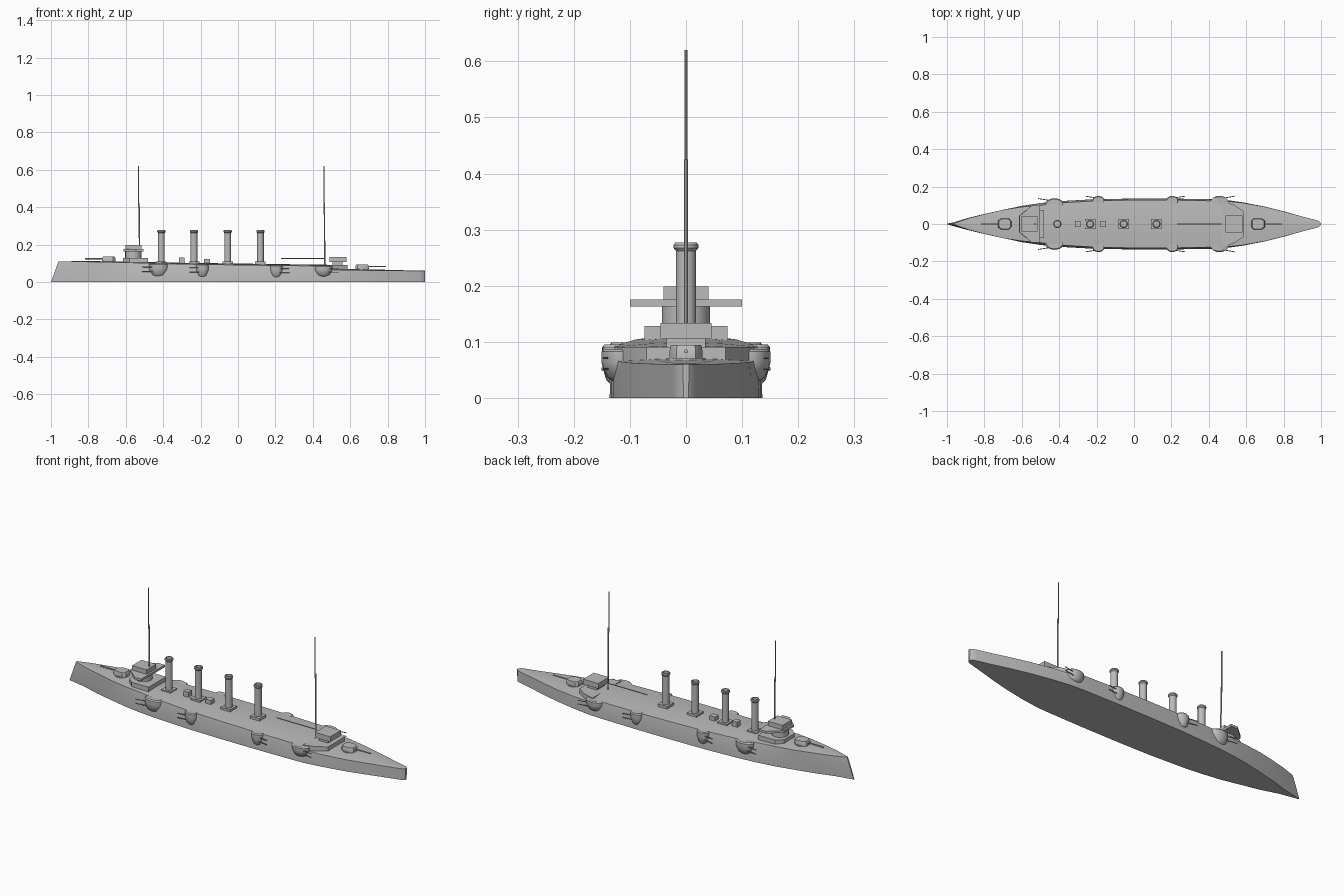
import bpy, bmesh, math
from mathutils import Vector

cube = bpy.data.objects.get("Cube")
if cube:
    bpy.data.objects.remove(cube, do_unlink=True)

grey = bpy.data.materials.new("ship grey")
grey.use_nodes = True
grey.diffuse_color = (0.5, 0.5, 0.5, 1)
grey.node_tree.nodes["Principled BSDF"].inputs["Base Color"].default_value = (0.5, 0.5, 0.5, 1)


def finish(name, bm, angle=35):
    bmesh.ops.recalc_face_normals(bm, faces=bm.faces)
    me = bpy.data.meshes.new(name)
    bm.to_mesh(me)
    bm.free()
    me.materials.append(grey)
    ob = bpy.data.objects.new(name, me)
    bpy.context.collection.objects.link(ob)
    bpy.context.view_layer.objects.active = ob
    for o in bpy.context.selected_objects:
        o.select_set(False)
    ob.select_set(True)
    bpy.ops.object.shade_smooth_by_angle(angle=math.radians(angle))
    return ob


def loft(name, rings, angle=35):
    """Skin closed rings of equal length and cap both ends."""
    bm = bmesh.new()
    rows = [[bm.verts.new(p) for p in r] for r in rings]
    n = len(rows[0])
    for a, b in zip(rows, rows[1:]):
        for i in range(n):
            j = (i + 1) % n
            bm.faces.new((a[i], a[j], b[j], b[i]))
    bm.faces.new(rows[0])
    bm.faces.new(rows[-1])
    return finish(name, bm, angle)


def prism(name, outline, z0, z1):
    return loft(name, [[(x, y, z) for x, y in outline] for z in (z0, z1)])


def box(name, x0, x1, half, z0, z1):
    return prism(name, [(x0, -half), (x1, -half), (x1, half), (x0, half)], z0, z1)


def lathe(name, x, y, profile, sides=16, sx=1.0, sy=1.0):
    turns = [2 * math.pi * i / sides for i in range(sides)]
    return loft(name, [[(x + r * sx * math.cos(t), y + r * sy * math.sin(t), z)
                        for t in turns] for r, z in profile])


def rod(name, a, b, r, sides=8):
    a, b = Vector(a), Vector(b)
    q = (b - a).to_track_quat('Z', 'Y')
    ring = [q @ Vector((r * math.cos(t), r * math.sin(t), 0))
            for t in (2 * math.pi * i / sides for i in range(sides))]
    return loft(name, [[a + v for v in ring], [b + v for v in ring]])


# Hull stations: waterline x, deck x, waterline half width, deck half width, deck height
stations = [
    (-1, -0.96, .002, .004, .110), (-.9, -.88, .022, .032, .109),
    (-.8, -.79, .052, .055, .108), (-.7, -.7, .075, .076, .106),
    (-.6, -.6, .097, .091, .104), (-.5, -.5, .112, .100, .101),
    (-.4, -.4, .122, .112, .098), (-.2, -.2, .133, .124, .094),
    (0, 0, .136, .128, .091), (.2, .2, .136, .128, .088),
    (.4, .4, .133, .124, .086), (.475, .475, .130, .122, .085),
    (.48, .48, .130, .123, .066), (.58, .58, .116, .113, .064),
    (.7, .7, .093, .092, .062), (.8, .8, .068, .067, .061),
    (.9, .9, .040, .040, .060), (.97, .97, .022, .022, .060),
    (.99, .99, .015, .015, .060), (1, 1, .004, .005, .060)]
rings = []
for xw, xd, w, d, z in stations:
    xm, m = (xw + xd) / 2, max(w, d) * .995
    rings.append([(xw, -w, 0), (xm, -m, z * .5), (xd, -d, z), (xd, -d * .5, z + .045 * d),
                  (xd, 0, z + .06 * d), (xd, d * .5, z + .045 * d), (xd, d, z),
                  (xm, m, z * .5), (xw, w, 0)])
loft("hull", rings, 30)

# Aft deck end and aft bridge
prism("aft_deck_end", [(.47, -.122), (.53, -.105), (.585, -.07),
                       (.585, .07), (.53, .105), (.47, .122)], .055, .091)
box("aft_bridge_base", .505, .56, .035, .085, .108)
box("aft_bridge", .49, .58, .045, .106, .134)

# Forward bridge
prism("bridge_base", [(-.615, -.045), (-.58, -.074), (-.48, -.074),
                      (-.48, .074), (-.58, .074), (-.615, .045)], .09, .128)
lathe("conning_tower", -.56, 0, [(.043, .12), (.043, .166)], 20)
prism("bridge_wings", [(-.612, -.042), (-.545, -.1), (-.505, -.1),
                       (-.505, .1), (-.545, .1), (-.612, .042)], .163, .175)
box("bridge_house", -.602, -.515, .04, .174, .199)

# Funnels on square bases
for i, x in enumerate((-.41, -.235, -.055, .12)):
    box(f"funnel_base_{i}", x - .028, x + .028, .028, .085, .11)
    lathe(f"funnel_{i}", x, 0, [(.018, .1), (.018, .262), (.022, .267), (.022, .273),
                                (.019, .277), (.015, .277), (.015, .25)])

# Ventilator boxes
box("vent_forward", -.315, -.285, .015, .085, .13)
box("vent_aft", -.183, -.15, .016, .085, .122)

# Masts and boom
for label, x, foot, step in (("fore", -.526, .12, -.006), ("main", .464, .08, -.005)):
    rod(f"{label}_lower_mast", (x, 0, foot), (x + step / 2, 0, .425), .0035)
    rod(f"{label}_topmast", (x + step, 0, .40), (x + step, 0, .62), .0025)
rod("boom", (.23, 0, .126), (.465, 0, .126), .0025)


def deck_gun(name, x, z, way):
    lathe(name + "_platform", x, 0, [(.035, z - .008), (.035, z + .004)], 20)
    shield = [(x - way * .035, -.016), (x - way * .022, -.029), (x + way * .02, -.029),
              (x + way * .038, -.017), (x + way * .038, .017), (x + way * .02, .029),
              (x - way * .022, .029), (x - way * .035, .016)]
    top = [(x + (px - x) * .85, py * .93) for px, py in shield]
    loft(name + "_shield", [[(*p, z + .003) for p in shield], [(*p, z + .018) for p in shield],
                            [(*p, z + .027) for p in top]])
    rod(name + "_barrel", (x, 0, z + .016), (x + way * .128, 0, z + .016), .0035)


deck_gun("bow_gun", -.69, .109, -1)
deck_gun("stern_gun", .662, .067, 1)

# Side sponsons with guns: x, centre y, radius, x stretch, floor, roof, gun direction
sponsons = [("forward", -.425, .102, .036, 1.45, .03, .099, -1),
            ("mid_forward", -.19, .123, .027, 1.25, .028, .095, -1),
            ("mid_aft", .205, .123, .027, 1.25, .025, .09, 1),
            ("aft", .457, .115, .036, 1.35, .03, .087, 1)]
for label, x, y, r, sx, z0, z1, way in sponsons:
    h = z1 - z0
    for side, s in (("left", 1), ("right", -1)):
        name = f"{label}_{side}"
        cup = [(r * .45, z0), (r * .72, z0 + h * .12), (r * .92, z0 + h * .42),
               (r, z0 + h * .6), (r, z0 + h * .92), (r * .85, z1)]
        lathe(name + "_sponson", x, s * y, cup, 20, sx)
        for k, f in enumerate((.38, .72)):
            z = z0 + h * f
            rod(f"{name}_gun_{k}", (x, s * (y + r * .55), z),
                (x + way * (r * sx + .035), s * (y + r * .95), z), .0022, 6)
